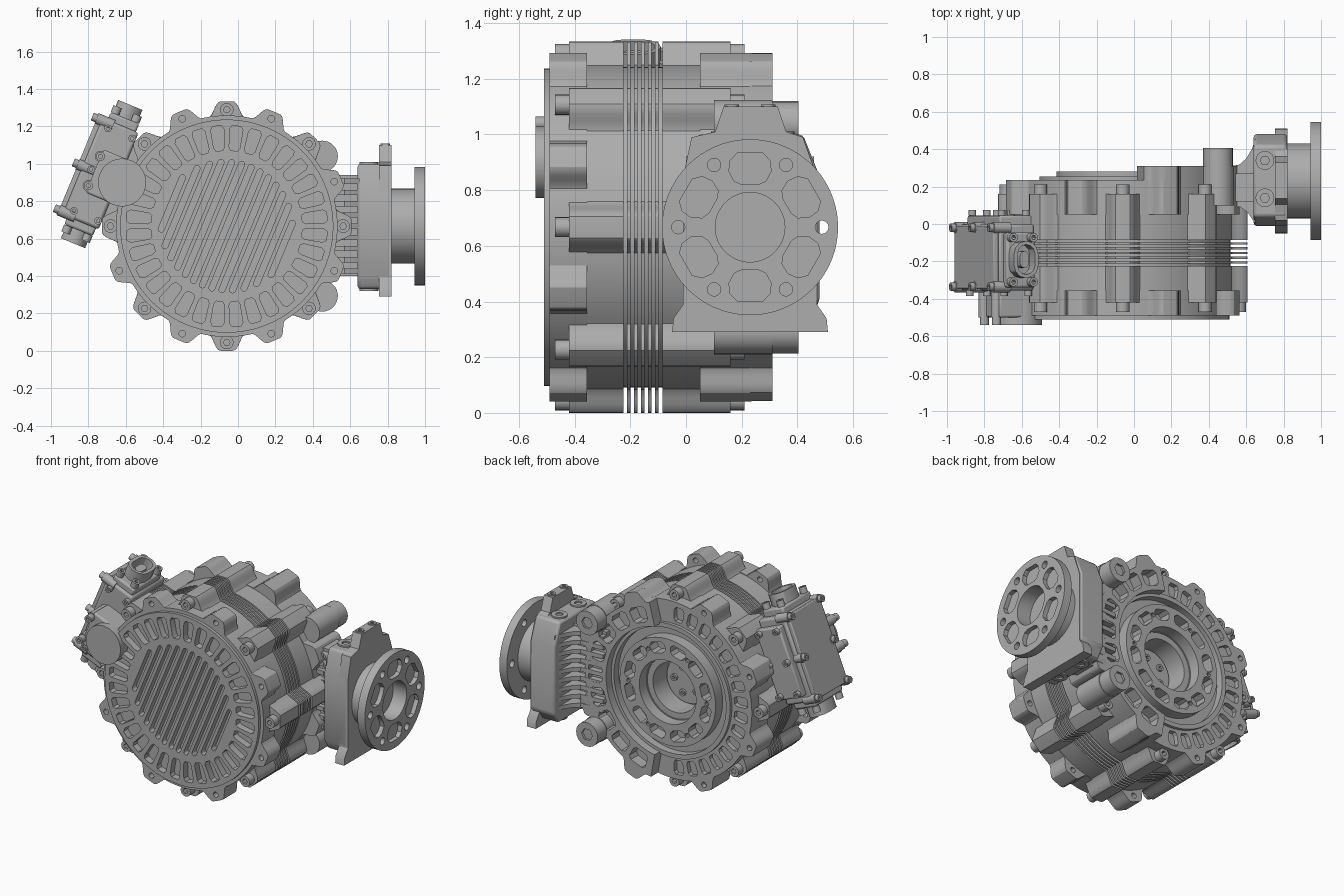
import bpy, bmesh
from math import sin, cos, pi, sqrt, radians
from mathutils import Matrix, Vector

cube = bpy.data.objects.get("Cube")
if cube:
    bpy.data.objects.remove(cube, do_unlink=True)

metal = bpy.data.materials.new("cast_grey")
metal.use_nodes = True
GREY = (0.42, 0.42, 0.42, 1)
metal.diffuse_color = GREY
metal.node_tree.nodes["Principled BSDF"].inputs["Base Color"].default_value = GREY
made = []


def frame(origin, a, b, d):
    """Local axes: a and b span the outline, d is the extrusion direction."""
    m = Matrix((a, b, d)).transposed().to_4x4()
    m.translation = Vector(origin)
    return m


X, Y, Z = Vector((1, 0, 0)), Vector((0, 1, 0)), Vector((0, 0, 1))
TILT = radians(67.5)
U = Vector((cos(TILT), 0, sin(TILT)))       # long axis of the terminal box
V = Vector((-sin(TILT), 0, cos(TILT)))      # outward from the motor
BOX = (-0.74, 0, 0.95)
MOTOR = frame((-0.06, 0, 0.667), X, Z, Y)
SIDE = frame((0, 0, 0), Y, Z, X)
OUT = frame((0, 0.23, 0.667), Y, Z, X)
TOP = frame((0, 0, 0), X, Y, Z)
BOX_Y = frame(BOX, U, V, Y)
BOX_V = frame(BOX, U, Y, V)


def plate(name, m, loops, d0, d1, bevel=0):
    """Extrude an outline (first loop) with holes (other loops)."""
    bm = bmesh.new()
    edges = []
    for loop in loops:
        vs = [bm.verts.new((p[0], p[1], d0)) for p in loop]
        if len(loops) == 1:
            bm.faces.new(vs)
        else:
            edges += [bm.edges.new((vs[i - 1], vs[i])) for i in range(len(vs))]
    if edges:
        bmesh.ops.triangle_fill(bm, use_beauty=True, edges=edges, normal=(0, 0, 1))
    ext = bmesh.ops.extrude_face_region(bm, geom=bm.faces[:])["geom"]
    top = [v for v in ext if isinstance(v, bmesh.types.BMVert)]
    bmesh.ops.translate(bm, verts=top, vec=(0, 0, d1 - d0))
    bm.transform(m)
    bmesh.ops.recalc_face_normals(bm, faces=bm.faces[:])
    me = bpy.data.meshes.new(name)
    bm.to_mesh(me)
    bm.free()
    me.materials.append(metal)
    ob = bpy.data.objects.new(name, me)
    bpy.context.collection.objects.link(ob)
    if bevel:
        mod = ob.modifiers.new("soft_edges", "BEVEL")
        mod.width, mod.segments, mod.limit_method = bevel, 2, "ANGLE"
    made.append(ob)
    return ob


def polar(r, t, c=(0, 0)):
    return (c[0] + r * cos(t), c[1] + r * sin(t))


def circle(r, c=(0, 0), n=0):
    n = n or (96 if r > 0.3 else 48 if r > 0.1 else 20)
    return [polar(r, 2 * pi * i / n, c) for i in range(n)]


def rect(a0, a1, b0, b1):
    return [(a0, b0), (a1, b0), (a1, b1), (a0, b1)]


def slot(c, t, half, r):
    """Round-ended slot along angle t."""
    ends = [polar(half, t, c), polar(-half, t, c)]
    return [polar(r, t - pi / 2 + pi * i / 6 + pi * k, ends[k])
            for k in (0, 1) for i in range(7)]


def wedge(r0, r1, t, w, c=0.018):
    """Radial pocket with cut corners; w is its half angle."""
    half = [(r0, 0.65), (r0 + c, 1), (r1 - c, 1), (r1, 0.65)]
    return ([polar(r, t + w * k) for r, k in half]
            + [polar(r, t - w * k) for r, k in reversed(half)])


def lobed(rb, h, starts, t0=0, t1=2 * pi, n=320):
    """Round outline with a bolt lobe every 45 degrees from each start."""
    pts = []
    for i in range(n):
        t = t0 + (t1 - t0) * i / n
        s = 0
        for st in starts:
            d = abs((t - st + pi / 8) % (pi / 4) - pi / 8) * 0.62
            s = max(s, min(1, max(0, (0.1 - d) / 0.065)))
        pts.append(polar(rb + h * s * s * (3 - 2 * s), t))
    return pts


def bolt(name, m, a, b, d0, d1, r):
    plate(name, m, [circle(r, (a, b)), circle(r * 0.5, (a, b), 6)], d0, d1)


eighths = [k * pi / 4 for k in range(8)]
small_holes = [circle(0.018, polar(0.622, t + pi / 8), 12) for t in eighths]

# Motor housing
plate("motor_core", MOTOR, [circle(0.575)], -0.465, 0.05)
plate("front_flange", MOTOR, [lobed(0.592, 0.07, [pi / 8]), circle(0.555)] + small_holes, -0.49, -0.355)
plate("front_barrel", MOTOR, [lobed(0.588, 0.079, [0])], -0.42, -0.225)
plate("rear_barrel", MOTOR, [lobed(0.588, 0.079, [0]), circle(0.21)], -0.085, 0.16)
for i in range(5):
    y = -0.225 + 0.0127 * (2 * i + 1)
    plate("cooling_fin", MOTOR, [lobed(0.59, 0.077, [0])], y, y + 0.0127)
for t in eighths:
    a, b = polar(0.622, t)
    bolt("front_bolt", MOTOR, a, b, -0.47, -0.42, 0.036)
    bolt("rear_bolt", MOTOR, a, b, 0.16, 0.21, 0.036)

# Front cover with radial pockets and slanted grooves
holes = [wedge(0.405, 0.538, (k + 0.5) * pi / 16, 0.068) for k in range(32)]
for k in range(-6, 7):
    off = k * 0.053
    holes.append(slot(polar(off, TILT - pi / 2), TILT, sqrt(0.36 ** 2 - off ** 2) - 0.02, 0.016))
plate("front_cover", MOTOR, [circle(0.57)] + holes, -0.51, -0.465)

# Rear cover, stepped rings and open bore
plate("rear_flange", MOTOR, [lobed(0.592, 0.07, [pi / 8]), circle(0.205)], 0.05, 0.205)
pockets = [wedge(0.465, 0.56, (k + 0.5) * pi / 16, 0.066) for k in range(8, 24)]
plate("rear_cover", MOTOR, [lobed(0.592, 0.07, [pi / 8]), circle(0.43)] + pockets + small_holes, 0.205, 0.235)
plate("rear_rim", MOTOR, [circle(0.445), circle(0.415)], 0.2, 0.255)
ring_slots = [wedge(0.255, 0.325, (k + 0.5) * pi / 6, 0.19) for k in range(12)]
ring_dots = [circle(0.014, polar(0.29, k * pi / 3), 10) for k in range(6)]
plate("bearing_ring", MOTOR, [circle(0.355), circle(0.21)] + ring_slots + ring_dots, 0.2, 0.28)
plate("bore_step", MOTOR, [circle(0.215), circle(0.165)], 0.05, 0.2)
plate("hub_disc", MOTOR, [circle(0.15)], 0.04, 0.075)
for k in range(5):
    bolt("hub_bolt", MOTOR, *polar(0.09, k * 2 * pi / 5), 0.075, 0.09, 0.022)

# Raised collar on the drive side
A = radians(80)
collar = lobed(0.592, 0.07, [pi / 8], -A, A, 150) + [polar(0.435, A - 2 * A * i / 48) for i in range(49)]
cells = [wedge(0.465, 0.565, radians(17 * k), 0.115) for k in range(-4, 5)]
plate("rear_collar", MOTOR, [collar] + cells, 0.23, 0.31)
for s in (1, -1):
    c = (0.51, 0.373 * s)
    plate("support_ear", MOTOR, [circle(0.084, c, 32)], 0.1, 0.31)
    bolt("support_stud", MOTOR, *c, 0.31, 0.405, 0.08)
    plate("stud_core", MOTOR, [circle(0.06, c)], 0.31, 0.39)

# Ribbed bridge to the output block
plate("bridge_core", TOP, [rect(0.4, 0.66, 0.12, 0.27)], 0.4, 0.94)
rib = [(0.4, 0.09), (0.57, 0.09), (0.61, 0.06), (0.65, 0.0), (0.65, 0.46),
       (0.63, 0.4), (0.6, 0.35), (0.56, 0.315), (0.4, 0.305)]
for k in range(9):
    z = 0.413 + k * 0.06
    plate("bridge_rib", TOP, [rib], z, z + 0.028)

# Output block and mounting ear
block = [(0.03, 0.33), (0.43, 0.33), (0.48, 0.4), (0.48, 0.85), (0.42, 1.0),
         (0.04, 1.0), (-0.01, 0.85), (-0.01, 0.4)]
plate("output_block", SIDE, [block], 0.64, 0.82, 0.015)
ear = [(-0.05, 0.29), (0.51, 0.29), (0.505, 0.34), (0.47, 0.39), (0.47, 0.85),
       (0.42, 0.99), (0.36, 1.01), (0.33, 1.1), (0.135, 1.1), (0.105, 1.01),
       (0.02, 0.99), (-0.01, 0.85), (-0.01, 0.39), (-0.045, 0.34)]
plate("mounting_ear", SIDE, [ear], 0.755, 0.822)
for y in (0.14, 0.34):
    bolt("block_plug", TOP, 0.7, y, 0.995, 1.01, 0.05)
    bolt("block_plug_lower", TOP, 0.7, y, 0.32, 0.335, 0.05)
for y in (0.165, 0.295):
    bolt("ear_screw", TOP, 0.788, y, 1.095, 1.108, 0.026)

# Output flange
plate("flange_neck", OUT, [circle(0.2)], 0.81, 0.9)
plate("flange_sleeve", OUT, [circle(0.2), circle(0.125)], 0.9, 0.95)
bolt_holes = [circle(0.024, polar(0.258, k * pi / 3), 16) for k in range(6)]
petals = []
for k in range(6):
    t = pi / 6 + k * pi / 3
    half = [(0.157, 0.2), (0.175, 0.33), (0.215, 0.36), (0.25, 0.29), (0.27, 0.17)]
    petals.append([polar(r, t + w) for r, w in half] + [polar(r, t - w) for r, w in reversed(half)])
plate("flange_back", OUT, [circle(0.316), circle(0.125)] + bolt_holes, 0.945, 0.97)
plate("flange_face", OUT, [circle(0.316), circle(0.125)] + bolt_holes + petals, 0.97, 1.0)

# Terminal box on the other side
plate("terminal_case", BOX_Y, [rect(-0.28, 0.28, -0.11, 0.1)], -0.355, 0, 0.015)
plate("terminal_mount", BOX_Y, [rect(-0.22, 0.22, -0.3, -0.1)], -0.33, -0.03)
plate("terminal_lid", BOX_V, [rect(-0.275, 0.275, -0.345, -0.01)], 0.095, 0.125, 0.006)
plate("terminal_rear_cover", BOX_Y, [rect(-0.23, 0.23, -0.12, 0.07)], -0.01, 0.045, 0.01)
for u in (-0.265, 0, 0.265):
    for y in (-0.335, -0.02):
        plate("lid_boss", BOX_V, [circle(0.03, (u, y))], 0.03, 0.127)
        bolt("lid_bolt", BOX_V, u, y, 0.125, 0.152, 0.022)
    for v in (-0.09, 0.05):
        bolt("rear_cover_bolt", BOX_Y, u * 0.77, v, 0.045, 0.075, 0.02)
        bolt("case_front_bolt", BOX_Y, u * 0.9, v, -0.385, -0.35, 0.02)

# Cable sockets at both ends of the box
for s in (1, -1):
    end = frame(BOX, V, Y, U * s)
    plate("socket_flange", end, [rect(-0.095, 0.07, -0.34, -0.045)], 0.27, 0.325, 0.012)
    mid = (-0.012, -0.19)
    plate("socket_sleeve", end, [slot(mid, pi / 2, 0.03, 0.07), slot(mid, pi / 2, 0.03, 0.05)], 0.32, 0.4)
    plate("socket_core", end, [slot(mid, pi / 2, 0.02, 0.025)], 0.32, 0.375)
    for v in (-0.07, 0.046):
        for y in (-0.31, -0.072):
            bolt("socket_bolt", end, v, y, 0.325, 0.365, 0.024)

# Sensor housing in front of the box
plate("sensor_drum", BOX_Y, [circle(0.128, (0, -0.13), 40)], -0.54, -0.3)
plate("sensor_bracket", BOX_Y, [rect(-0.125, 0.125, -0.13, 0.03)], -0.5, -0.34, 0.012)
for u in (-0.085, 0.085):
    plate("bracket_boss", BOX_Y, [circle(0.03, (u, 0.03))], -0.5, -0.34)
    bolt("bracket_bolt", BOX_Y, u, 0.03, -0.54, -0.5, 0.024)

# Smooth shading with crisp edges
bpy.ops.object.select_all(action="DESELECT")
for ob in made:
    ob.select_set(True)
bpy.context.view_layer.objects.active = made[0]
bpy.ops.object.shade_smooth_by_angle(angle=radians(30))
